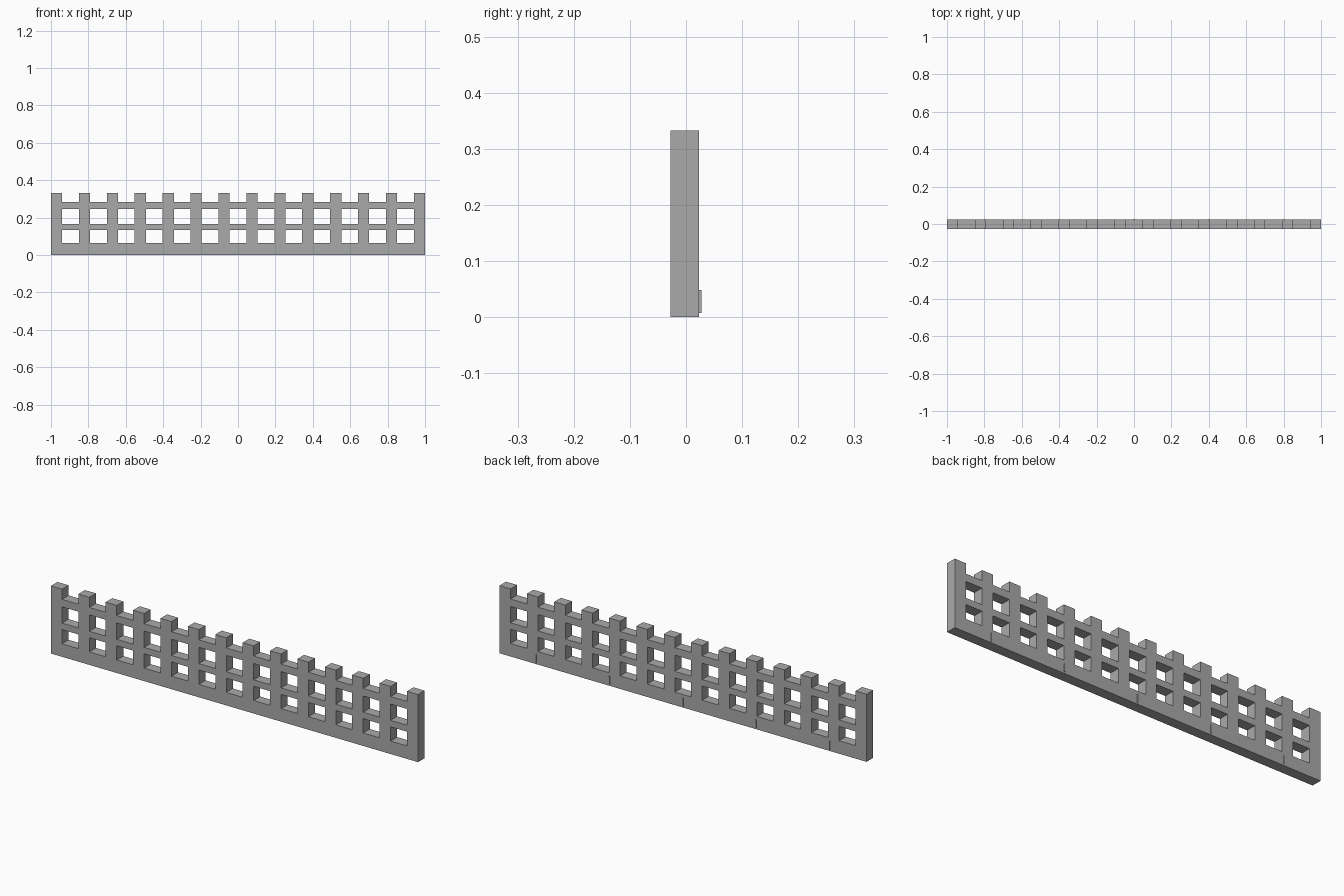
import bpy
import bmesh

cube = bpy.data.objects.get("Cube")
if cube:
    bpy.data.objects.remove(cube, do_unlink=True)

GREY = (0.4, 0.4, 0.4, 1.0)
mat = bpy.data.materials.new("stone grey")
mat.use_nodes = True
mat.diffuse_color = GREY
mat.node_tree.nodes["Principled BSDF"].inputs["Base Color"].default_value = GREY

POSTS = 14
POST_W = 0.06
PITCH = (2 - POST_W) / (POSTS - 1)
FRONT, BACK = -0.0275, 0.0235
# Heights of the base, lower gap, middle rail, upper gap, top rail, post tips
LEVELS = [0, 0.064, 0.134, 0.166, 0.246, 0.283, 0.333]
OPEN_ROWS = {1, 3, 5}


def finish(bm, name):
    bmesh.ops.recalc_face_normals(bm, faces=bm.faces)
    mesh = bpy.data.meshes.new(name)
    bm.to_mesh(mesh)
    bm.free()
    mesh.materials.append(mat)
    obj = bpy.data.objects.new(name, mesh)
    bpy.context.collection.objects.link(obj)
    return obj


# Lattice wall: one flat grid with the gaps left out, extruded to its depth
bm = bmesh.new()
xs = []
for i in range(POSTS):
    left = -1 + i * PITCH
    xs += [left, left + POST_W]
for col in range(len(xs) - 1):
    for row in range(len(LEVELS) - 1):
        if col % 2 and row in OPEN_ROWS:
            continue
        x0, x1 = xs[col], xs[col + 1]
        z0, z1 = LEVELS[row], LEVELS[row + 1]
        corners = [(x0, z0), (x1, z0), (x1, z1), (x0, z1)]
        bm.faces.new([bm.verts.new((x, FRONT, z)) for x, z in corners])
bmesh.ops.remove_doubles(bm, verts=bm.verts, dist=0.0001)
result = bmesh.ops.extrude_face_region(bm, geom=bm.faces[:], use_keep_orig=True)
moved = [v for v in result["geom"] if isinstance(v, bmesh.types.BMVert)]
bmesh.ops.translate(bm, verts=moved, vec=(0, BACK - FRONT, 0))
finish(bm, "lattice_wall")

# Thin upright ribs along the back of the base
for i in range(5):
    bm = bmesh.new()
    bmesh.ops.create_cube(bm, size=1)
    bmesh.ops.scale(bm, verts=bm.verts, vec=(0.004, 0.008, 0.041))
    rib = finish(bm, f"back_rib_{i + 1}")
    rib.location = (-0.8 + 0.4 * i, BACK, 0.0275)
